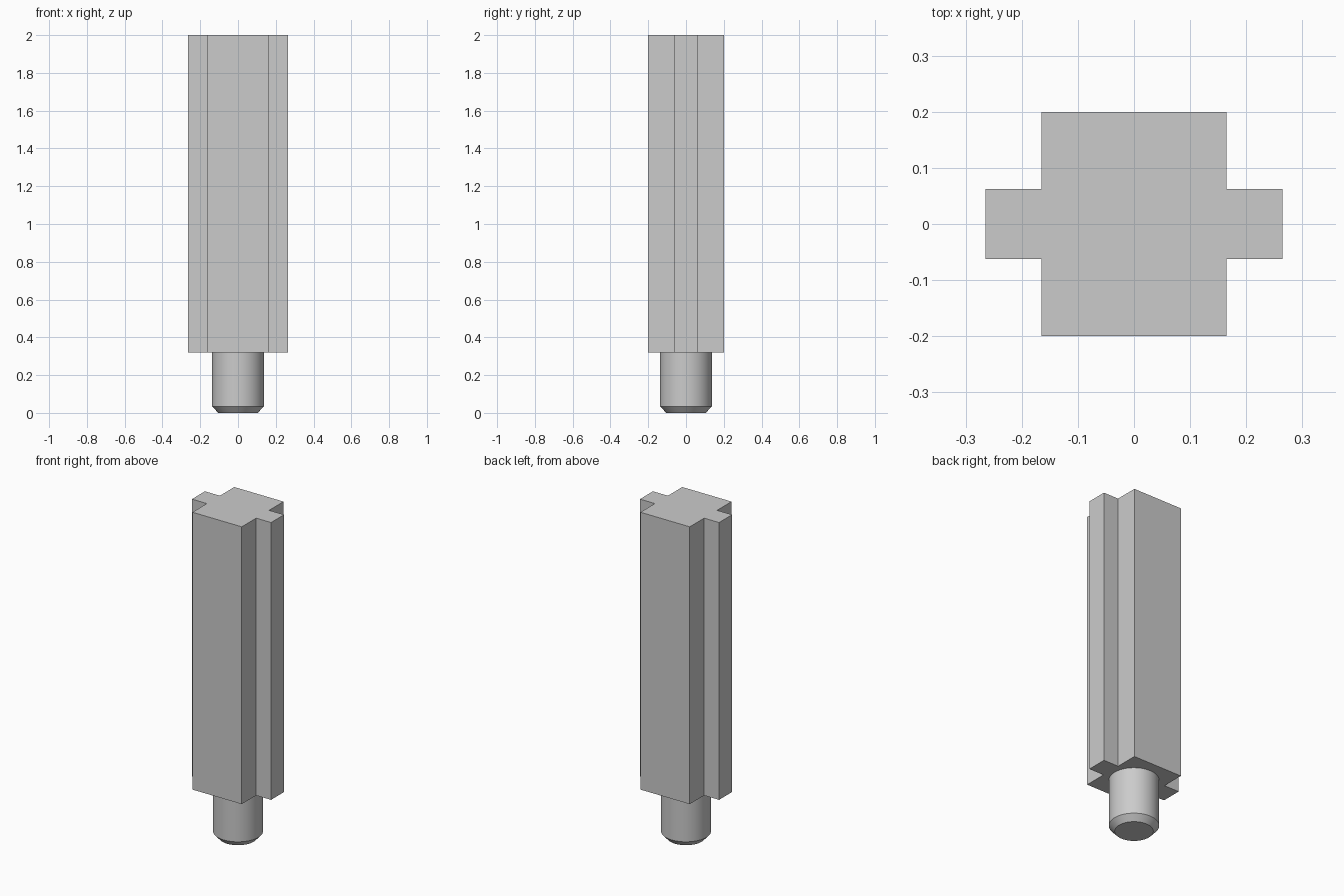
import bpy
import bmesh
from math import cos, sin, tau, radians

cube = bpy.data.objects.get("Cube")
if cube:
    bpy.data.objects.remove(cube, do_unlink=True)

SHOULDER = 0.32   # height where the pin meets the bar
TOP = 2.0

metal = bpy.data.materials.new("plain_grey")
metal.use_nodes = True
metal.diffuse_color = (0.6, 0.6, 0.6, 1)
metal.node_tree.nodes["Principled BSDF"].inputs["Base Color"].default_value = (0.6, 0.6, 0.6, 1)


def finish(name, bm):
    bmesh.ops.recalc_face_normals(bm, faces=bm.faces)
    mesh = bpy.data.meshes.new(name)
    bm.to_mesh(mesh)
    bm.free()
    mesh.materials.append(metal)
    obj = bpy.data.objects.new(name, mesh)
    bpy.context.collection.objects.link(obj)
    return obj


# Bar: cross-shaped section, mirrored from one quarter and extruded upward
body_x, body_y, rib_x, rib_y = 0.165, 0.2, 0.265, 0.062
quarter = [(rib_x, rib_y), (body_x, rib_y), (body_x, body_y)]
half = quarter + [(-x, y) for x, y in reversed(quarter)]
outline = half + [(-x, -y) for x, y in half]
bm = bmesh.new()
base = bm.faces.new([bm.verts.new((x, y, SHOULDER)) for x, y in outline])
result = bmesh.ops.extrude_face_region(bm, geom=[base], use_keep_orig=True)
top_verts = [v for v in result["geom"] if isinstance(v, bmesh.types.BMVert)]
bmesh.ops.translate(bm, verts=top_verts, vec=(0, 0, TOP - SHOULDER))
finish("ribbed_bar", bm)

# Pin: round stub with a chamfered lower end
SIDES = 64
profile = [(0.105, 0), (0.137, 0.035), (0.137, SHOULDER)]
bm = bmesh.new()
rings = [[bm.verts.new((r * cos(tau * i / SIDES), r * sin(tau * i / SIDES), z))
          for i in range(SIDES)] for r, z in profile]
for low, high in zip(rings, rings[1:]):
    for i in range(SIDES):
        j = (i + 1) % SIDES
        bm.faces.new((low[i], low[j], high[j], high[i]))
bm.faces.new(rings[0])
bm.faces.new(rings[-1])
pin = finish("pin", bm)

bpy.ops.object.select_all(action="DESELECT")
pin.select_set(True)
bpy.context.view_layer.objects.active = pin
bpy.ops.object.shade_smooth_by_angle(angle=radians(30))
